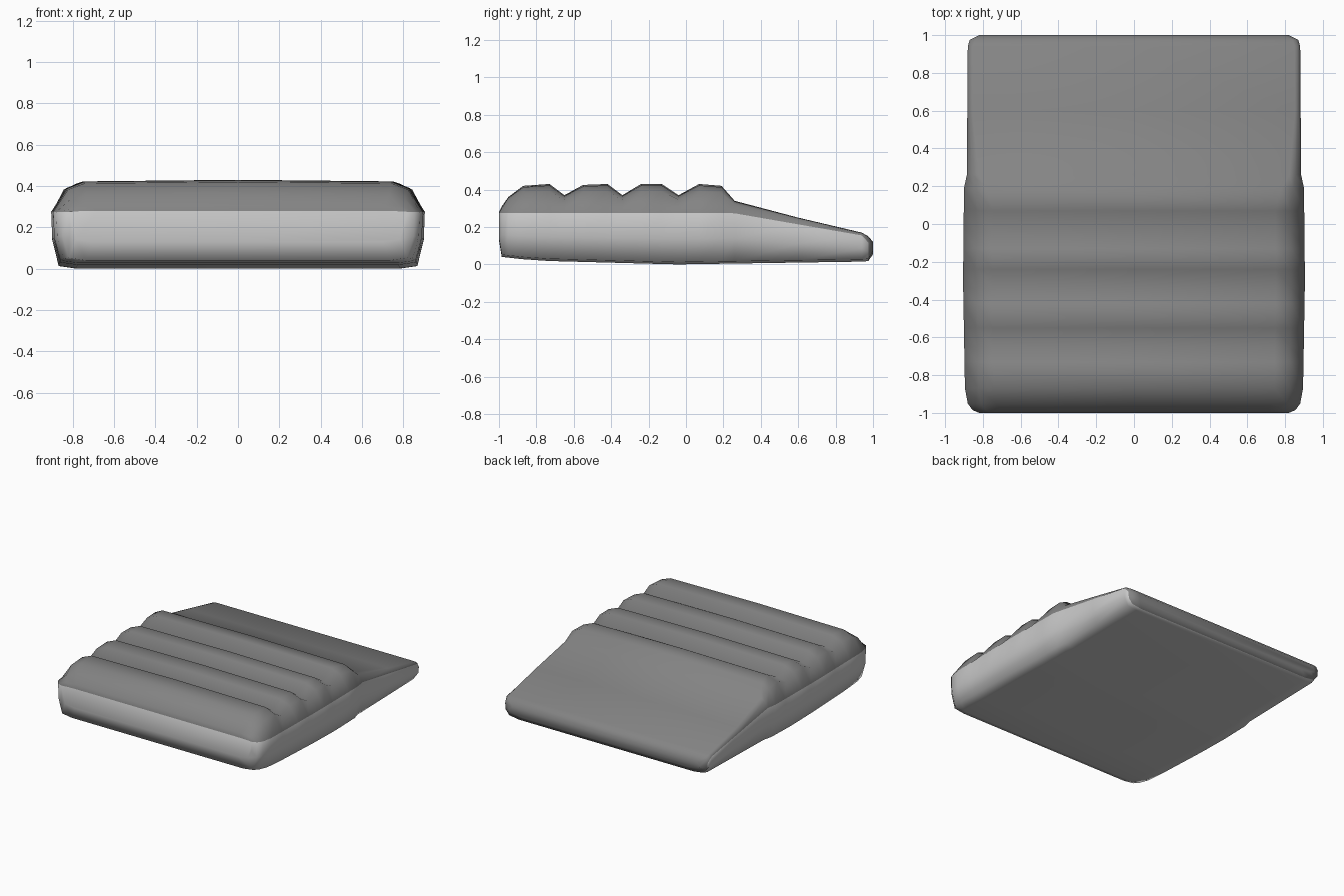
import bpy
import bmesh

cube = bpy.data.objects.get("Cube")
if cube:
    bpy.data.objects.remove(cube, do_unlink=True)


def make_material(name, rgb):
    mat = bpy.data.materials.new(name)
    mat.use_nodes = True
    colour = (*rgb, 1.0)
    mat.diffuse_color = colour
    mat.node_tree.nodes["Principled BSDF"].inputs["Base Color"].default_value = colour
    return mat


def along(knots, y):
    """Linear interpolation through (y, value) knots."""
    if y <= knots[0][0]:
        return knots[0][1]
    for (y0, v0), (y1, v1) in zip(knots, knots[1:]):
        if y <= y1:
            return v0 + (v1 - v0) * (y - y0) / (y1 - y0)
    return knots[-1][1]


# Lengthwise curves: ridged top with ramp, underside, half width, seam, rounding
top_line = [(-1, .28), (-.985, .31), (-.95, .36), (-.87, .42), (-.73, .43),
            (-.65, .37), (-.55, .425), (-.42, .43), (-.34, .37), (-.24, .43),
            (-.13, .43), (-.04, .37), (.07, .43), (.19, .42), (.26, .34),
            (.6, .25), (.94, .17), (.975, .15), (1, .12)]
base_line = [(-1, .13), (-.985, .04), (-.8, .02), (-.05, 0), (.94, .015),
             (.975, .018), (1, .055)]
width_line = [(-1, .82), (-.985, .855), (-.95, .88), (-.87, .895), (-.3, .905),
              (.19, .9), (.26, .885), (.94, .88), (.975, .87), (1, .82)]
seam_line = [(-1, .275), (.25, .275), (.94, .155), (1, .09)]
round_line = [(.15, 1), (.3, .2)]


def section(y):
    """Closed cross-section, mirrored from its left half."""
    top, base, w, seam, r = (along(k, y) for k in
                             (top_line, base_line, width_line, seam_line, round_line))
    rise = top - seam
    half = [(0, base), (w - .12, base), (w - .035, base + .012),
            (w - .005, base + (seam - base) * .5), (w, seam),
            (w * (1 - .08 * r), seam + rise * .74),
            (w * (1 - .17 * r), seam + rise * .95), (0, top)]
    ring = half + [(-x, z) for x, z in half[-2:0:-1]]
    return [(x, y, z) for x, z in ring]


# Cushion body: loft the sections and close both ends
bm = bmesh.new()
rings = [[bm.verts.new(p) for p in section(y)] for y, _ in top_line]
count = len(rings[0])
top_bands = range(4, 10)
base_bands = {0, 1, 12, 13}
for i, (a, b) in enumerate(zip(rings, rings[1:])):
    at_back = i >= len(rings) - 3
    for j in range(count):
        k = (j + 1) % count
        face = bm.faces.new((a[j], a[k], b[k], b[j]))
        # Pale sides and underside; grey top wraps over the back edge
        grey = j in top_bands or (at_back and i == len(rings) - 2)
        face.material_index = 0 if grey else 1
        # Underside panel stays flat except at its front and back edges
        face.smooth = True
bm.faces.new(rings[0]).material_index = 1
bm.faces.new(rings[-1]).material_index = 0
bmesh.ops.recalc_face_normals(bm, faces=bm.faces)
for face in bm.faces:
    face.smooth = True

mesh = bpy.data.meshes.new("ridged_cushion")
bm.to_mesh(mesh)
bm.free()
mesh.materials.append(make_material("grey_fabric", (.23, .23, .23)))
mesh.materials.append(make_material("pale_fabric", (.58, .58, .58)))
bpy.context.collection.objects.link(bpy.data.objects.new("ridged_cushion", mesh))
